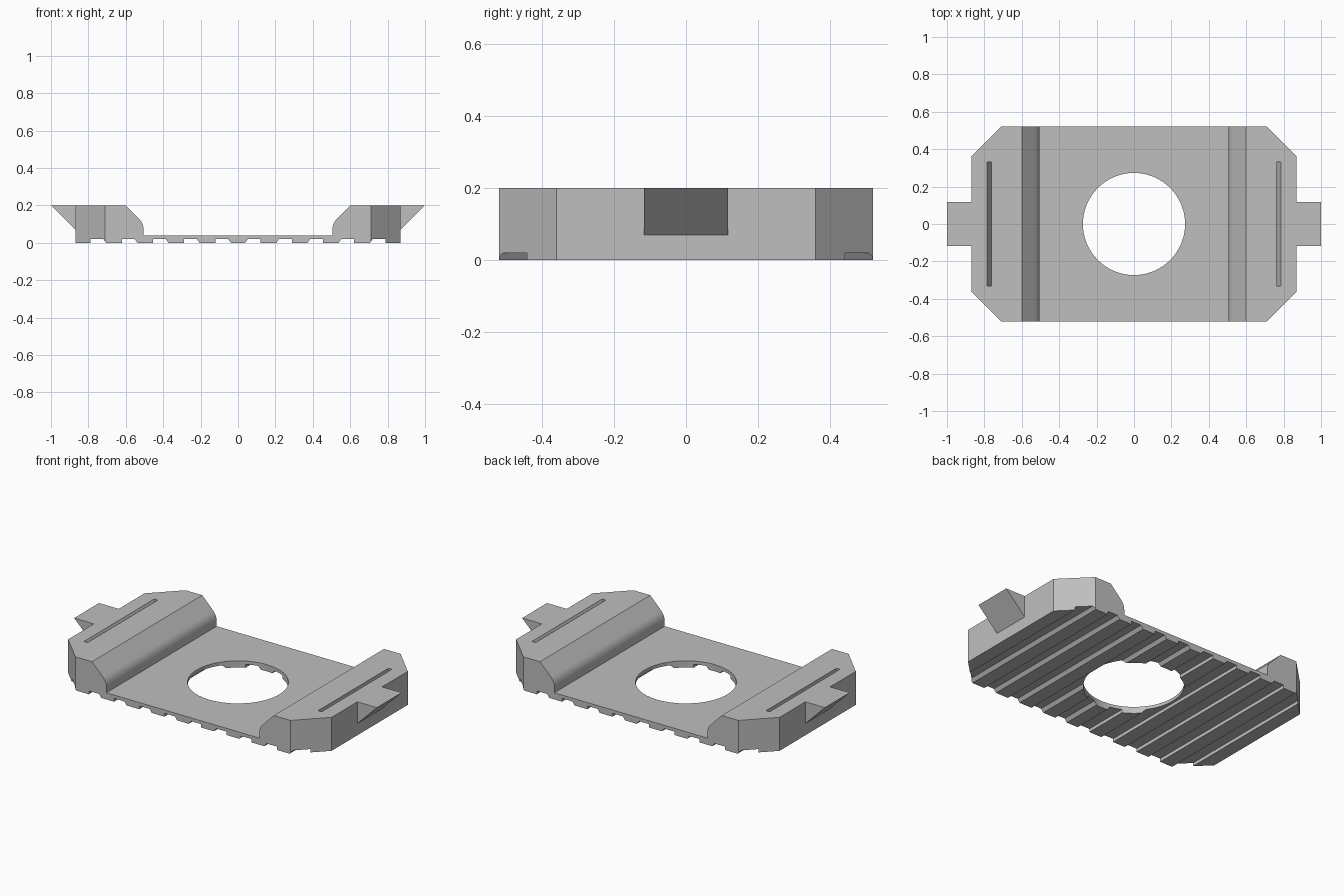
import bpy, bmesh, math

cube = bpy.data.objects.get("Cube")
if cube:
    bpy.data.objects.remove(cube, do_unlink=True)

grey = bpy.data.materials.new("plain_grey")
grey.use_nodes = True
COLOR = (0.52, 0.52, 0.52, 1)
grey.diffuse_color = COLOR
grey.node_tree.nodes["Principled BSDF"].inputs["Base Color"].default_value = COLOR


def prism(name, points, low, high, axis):
    """Extrude an outline along y (points are x, z) or along z (points are x, y)."""
    place = (lambda a, b: (a, low, b)) if axis == "y" else (lambda a, b: (a, b, low))
    bm = bmesh.new()
    face = bm.faces.new([bm.verts.new(place(a, b)) for a, b in points])
    ext = bmesh.ops.extrude_face_region(bm, geom=[face])
    verts = [v for v in ext["geom"] if isinstance(v, bmesh.types.BMVert)]
    d = high - low
    bmesh.ops.translate(bm, verts=verts, vec=(0, d, 0) if axis == "y" else (0, 0, d))
    bmesh.ops.recalc_face_normals(bm, faces=bm.faces)
    mesh = bpy.data.meshes.new(name)
    bm.to_mesh(mesh)
    bm.free()
    mesh.materials.append(grey)
    obj = bpy.data.objects.new(name, mesh)
    bpy.context.collection.objects.link(obj)
    return obj


def cut(target, tool, operation):
    """Apply a boolean and discard its tool."""
    mod = target.modifiers.new("cut", "BOOLEAN")
    mod.operation, mod.object, mod.solver = operation, tool, "EXACT"
    bpy.context.view_layer.objects.active = target
    bpy.ops.object.modifier_apply(modifier=mod.name)
    bpy.data.objects.remove(tool, do_unlink=True)


def mirrored(points):
    return [(-a, b) for a, b in reversed(points)]


HALF_W, HALF_D, TOP = 0.87, 0.52, 0.2

# Right half of the section: ribbed underside, outer wall, rounded shoulder
half = []
for i in range(5):
    c = (i + 0.5) / 6
    half += [(c - 0.045, 0), (c - 0.03, 0.02), (c + 0.038, 0.02), (c + 0.038, 0)]
half += [(HALF_W, 0), (HALF_W, TOP), (0.6, TOP)]
R = 0.08
for i in range(9):
    a = math.radians(45 * (1 - i / 8))
    half.append((0.505 + R * (1 - math.cos(a)), 0.071 + R * math.sin(a)))
half.append((0.505, 0.04))
body = prism("base_plate", half + mirrored(half), -HALF_D, HALF_D, "y")

# Chamfered corners
corner = [(HALF_W, -0.36), (HALF_W, 0.36), (0.71, HALF_D + 0.0001), (0.71, 0.6)]
outline = [(0.71 - 0.08, -0.6), (HALF_W + 0.08, -0.28), (HALF_W + 0.08, 0.28), (0.71 - 0.08, 0.6)]
cut(body, prism("corner_trim", outline + mirrored(outline), -0.1, 0.4, "z"), "INTERSECT")

# Central round hole
circle = [(0.273 * math.cos(2 * math.pi * i / 64), 0.273 * math.sin(2 * math.pi * i / 64))
          for i in range(64)]
cut(body, prism("hole_cutter", circle, -0.1, 0.4, "z"), "DIFFERENCE")

# Wedge slots in the raised ends, and tapered tabs beyond them
slot = [(0.761, 0.15), (0.785, TOP), (0.785, 0.25), (0.761, 0.25)]
tab = [(HALF_W, 0.07), (1.0, TOP), (HALF_W, TOP)]
parts = [body]
for side, flip in (("left", lambda p: p), ("right", mirrored)):
    cut(body, prism(side + "_slot_cutter", flip(slot), -0.332, 0.332, "y"), "DIFFERENCE")
    parts.append(prism(side + "_tab", flip(tab), -0.117, 0.117, "y"))

# Smooth shoulders and hole, crisp edges elsewhere
bpy.ops.object.select_all(action="DESELECT")
for obj in parts:
    obj.select_set(True)
bpy.context.view_layer.objects.active = body
bpy.ops.object.shade_smooth_by_angle(angle=math.radians(25))
